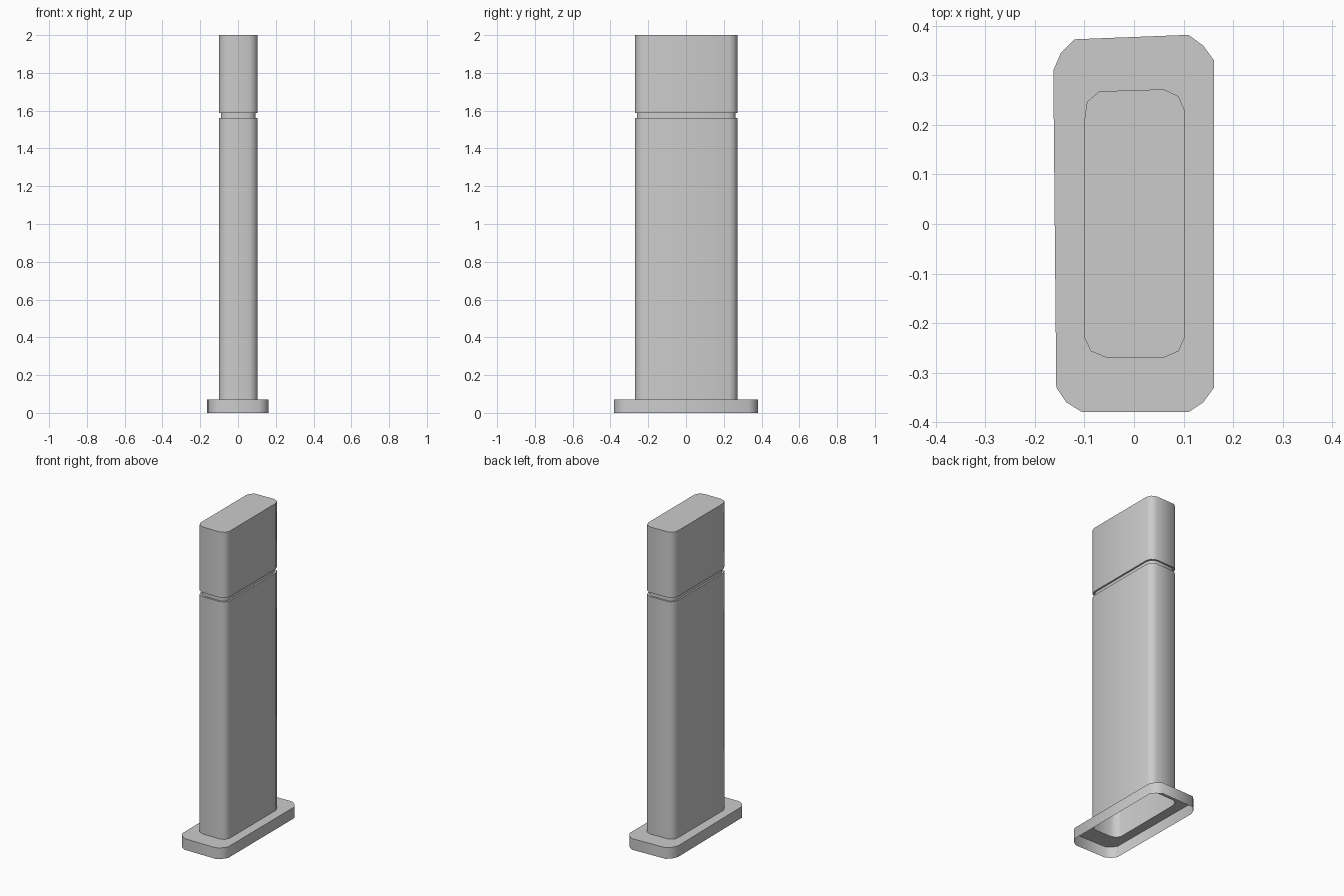
import bpy
import bmesh
import math

cube = bpy.data.objects.get("Cube")
if cube:
    bpy.data.objects.remove(cube, do_unlink=True)

grey = bpy.data.materials.new("plain grey")
grey.use_nodes = True
colour = (0.6, 0.6, 0.6, 1)
grey.diffuse_color = colour
grey.node_tree.nodes["Principled BSDF"].inputs["Base Color"].default_value = colour

# Slightly uneven rounded outlines, counterclockwise
FLANGE = [(0.162, 0.33), (0.14, 0.36), (0.11, 0.382), (-0.12, 0.373),
          (-0.148, 0.345), (-0.163, 0.31), (-0.157, -0.33), (-0.137, -0.36),
          (-0.105, -0.38), (0.11, -0.38), (0.14, -0.36), (0.162, -0.33)]
POST = [(0.102, 0.23), (0.09, 0.258), (0.06, 0.272), (-0.07, 0.268),
        (-0.095, 0.247), (-0.1, 0.21), (-0.1, -0.23), (-0.087, -0.257),
        (-0.055, -0.27), (0.06, -0.27), (0.09, -0.257), (0.102, -0.23)]
NECK = [(x * 0.9, y * 0.965) for x, y in POST]

FLANGE_TOP, GROOVE_LOW, GROOVE_HIGH, TOP = 0.07, 1.562, 1.587, 2.0


def loft(name, sections, cap=False):
    """Skin a stack of (outline, height) sections into an open shell."""
    bm = bmesh.new()
    rings = [[bm.verts.new((x, y, z)) for x, y in outline]
             for outline, z in sections]
    for low, high in zip(rings, rings[1:]):
        for i in range(len(low)):
            j = (i + 1) % len(low)
            bm.faces.new((low[i], low[j], high[j], high[i]))
    if cap:
        bm.faces.new(rings[-1])
    mesh = bpy.data.meshes.new(name)
    bm.to_mesh(mesh)
    bm.free()
    mesh.materials.append(grey)
    obj = bpy.data.objects.new(name, mesh)
    bpy.context.collection.objects.link(obj)
    bpy.ops.object.select_all(action="DESELECT")
    obj.select_set(True)
    bpy.context.view_layer.objects.active = obj
    bpy.ops.object.shade_smooth_by_angle(angle=math.radians(50))
    return obj


# Foot, hollow underneath and open into the post
loft("base_flange", [(FLANGE, 0), (FLANGE, FLANGE_TOP), (POST, FLANGE_TOP)])
# Main upright
loft("post", [(POST, FLANGE_TOP), (POST, GROOVE_LOW)])
# Recessed groove with its two ledges
loft("groove", [(POST, GROOVE_LOW), (NECK, GROOVE_LOW),
                (NECK, GROOVE_HIGH), (POST, GROOVE_HIGH)])
# Closed upper block
loft("head", [(POST, GROOVE_HIGH), (POST, TOP)], cap=True)
